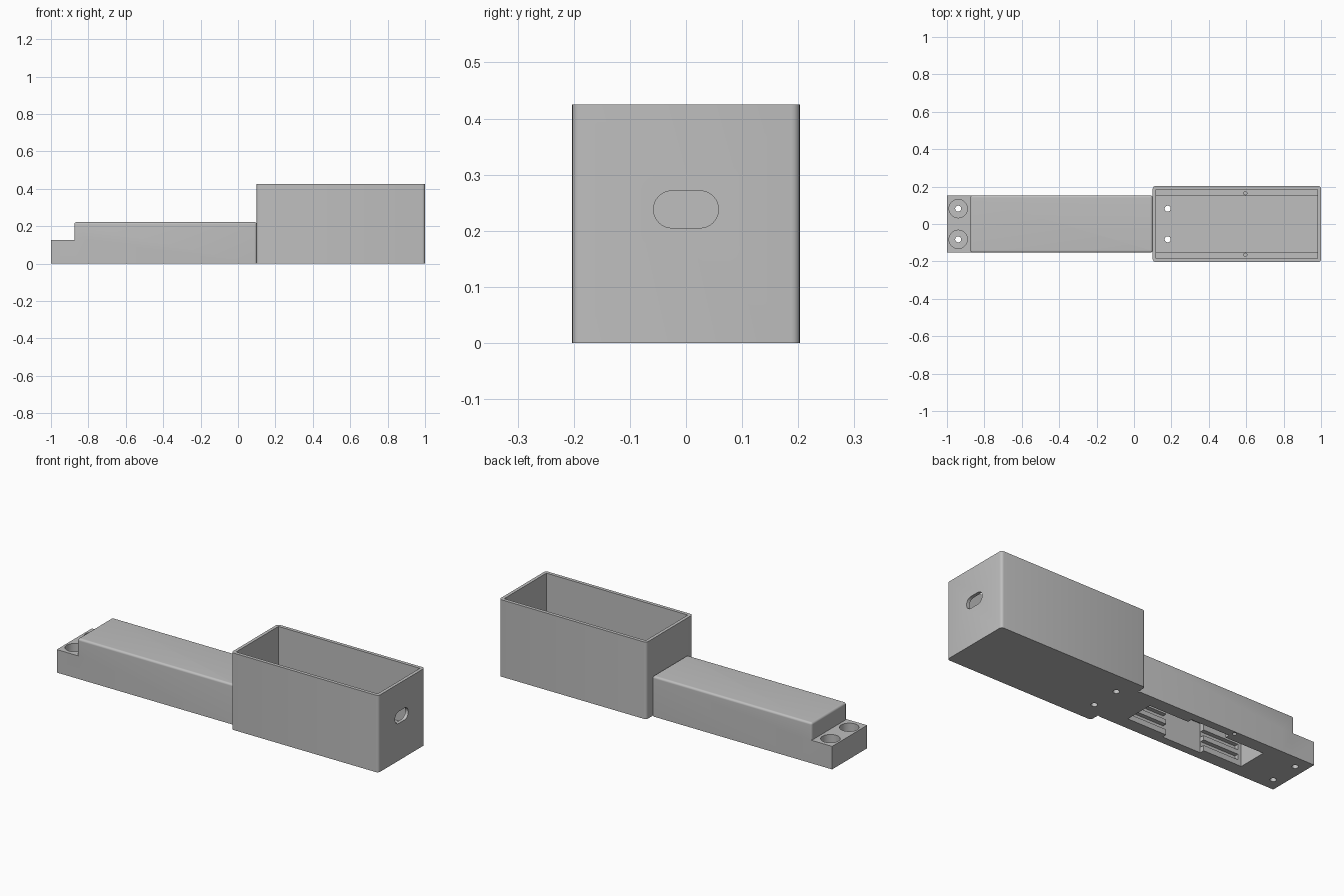
import bpy, bmesh, math
from mathutils import Vector

cube = bpy.data.objects.get("Cube")
if cube:
    bpy.data.objects.remove(cube, do_unlink=True)

grey = bpy.data.materials.new("plain grey")
grey.use_nodes = True
grey.diffuse_color = (0.52, 0.52, 0.52, 1)
grey.node_tree.nodes["Principled BSDF"].inputs["Base Color"].default_value = (0.52, 0.52, 0.52, 1)


def make_object(name, bm):
    mesh = bpy.data.meshes.new(name)
    bmesh.ops.recalc_face_normals(bm, faces=bm.faces)
    bm.to_mesh(mesh)
    bm.free()
    mesh.materials.append(grey)
    obj = bpy.data.objects.new(name, mesh)
    bpy.context.collection.objects.link(obj)
    return obj


def round_edges(bm, rule, radius, segments):
    edges = [e for e in bm.edges if rule(e.verts[0].co, e.verts[1].co)]
    bmesh.ops.bevel(bm, geom=edges, offset=radius, segments=segments,
                    profile=0.5, affect='EDGES', clamp_overlap=True)


def vertical(a, b):
    return abs(a.z - b.z) > 0.01


def block(name, x, y, z, corner=0, top_round=0):
    """Block from (min, max) ranges, with optional rounded edges."""
    bm = bmesh.new()
    bmesh.ops.create_cube(bm, size=1)
    for v in bm.verts:
        v.co = Vector([r[0] if c < 0 else r[1] for r, c in zip((x, y, z), v.co)])
    if corner:
        round_edges(bm, vertical, corner, 4)
    if top_round:
        round_edges(bm, lambda a, b: min(a.z, b.z) > z[1] - 0.001, top_round, 8)
    return make_object(name, bm)


def drill(x, y, z, radius):
    """Upright round cutter."""
    bm = bmesh.new()
    bmesh.ops.create_cone(bm, cap_ends=True, segments=32, radius1=radius,
                          radius2=radius, depth=z[1] - z[0])
    bmesh.ops.translate(bm, verts=bm.verts, vec=(x, y, (z[0] + z[1]) / 2))
    return make_object("drill", bm)


def slot_cutter(x, half_width, z):
    """Stadium profile pushed along x."""
    r, mid = (z[1] - z[0]) / 2, (z[0] + z[1]) / 2
    bm = bmesh.new()
    ring = []
    for side in (1, -1):
        for i in range(17):
            a = math.pi * i / 16 - math.pi / 2
            ring.append(bm.verts.new((x[0], side * (half_width - r + r * math.cos(a)),
                                      mid + side * r * math.sin(a))))
    face = bm.faces.new(ring)
    out = bmesh.ops.extrude_face_region(bm, geom=[face])
    moved = [g for g in out["geom"] if isinstance(g, bmesh.types.BMVert)]
    bmesh.ops.translate(bm, verts=moved, vec=(x[1] - x[0], 0, 0))
    return make_object("slot_cutter", bm)


def combine(target, tools, operation='DIFFERENCE'):
    bpy.context.view_layer.objects.active = target
    for tool in tools:
        mod = target.modifiers.new("combine", 'BOOLEAN')
        mod.operation, mod.solver, mod.object = operation, 'EXACT', tool
        bpy.ops.object.modifier_apply(modifier=mod.name)
        bpy.data.objects.remove(tool, do_unlink=True)


def smooth(obj):
    bpy.ops.object.select_all(action='DESELECT')
    obj.select_set(True)
    bpy.context.view_layer.objects.active = obj
    bpy.ops.object.shade_smooth_by_angle(angle=math.radians(30))


# Open box: narrow floor channel between two low side ledges
box = block("open_box", (0.1, 1), (-0.203, 0.203), (0, 0.425), corner=0.015)
cuts = [block("cavity", (0.118, 0.982), (-0.184, 0.184), (0.1, 0.6)),
        block("channel", (0.118, 0.982), (-0.15, 0.15), (0.03, 0.3)),
        slot_cutter((0.9, 1.1), 0.058, (0.205, 0.271))]
for side in (1, -1):
    cuts.append(drill(0.18, side * 0.082, (-0.1, 0.2), 0.016))
    cuts.append(drill(0.595, side * 0.165, (0.05, 0.2), 0.009))
combine(box, cuts)
smooth(box)

# Handle with softened top, joined to the mounting tab
handle = block("handle", (-0.875, 0.1), (-0.153, 0.153), (0, 0.222), corner=0.012, top_round=0.05)
tab = block("mounting_tab", (-1, -0.8), (-0.153, 0.153), (0, 0.127))
combine(handle, [tab], 'UNION')

# Underside bay with wider middle and rail grooves at both ends
cuts = [block("bay", (-0.74, -0.03), (-0.082, 0.082), (-0.1, 0.16)),
        block("bay_middle", (-0.505, -0.27), (-0.108, 0.108), (-0.1, 0.161))]
for ends in ((-0.72, -0.5), (-0.275, -0.05)):
    for low in (0.03, 0.085):
        cuts.append(block("rail_groove", ends, (-0.105, 0.105), (low, low + 0.03)))
cuts.append(drill(-0.515, 0.135, (-0.1, 0.05), 0.01))

# Counterbored mounting holes
for side in (1, -1):
    cuts.append(drill(-0.94, side * 0.082, (-0.1, 0.3), 0.016))
    cuts.append(drill(-0.94, side * 0.082, (0.05, 0.3), 0.049))
combine(handle, cuts)
smooth(handle)
